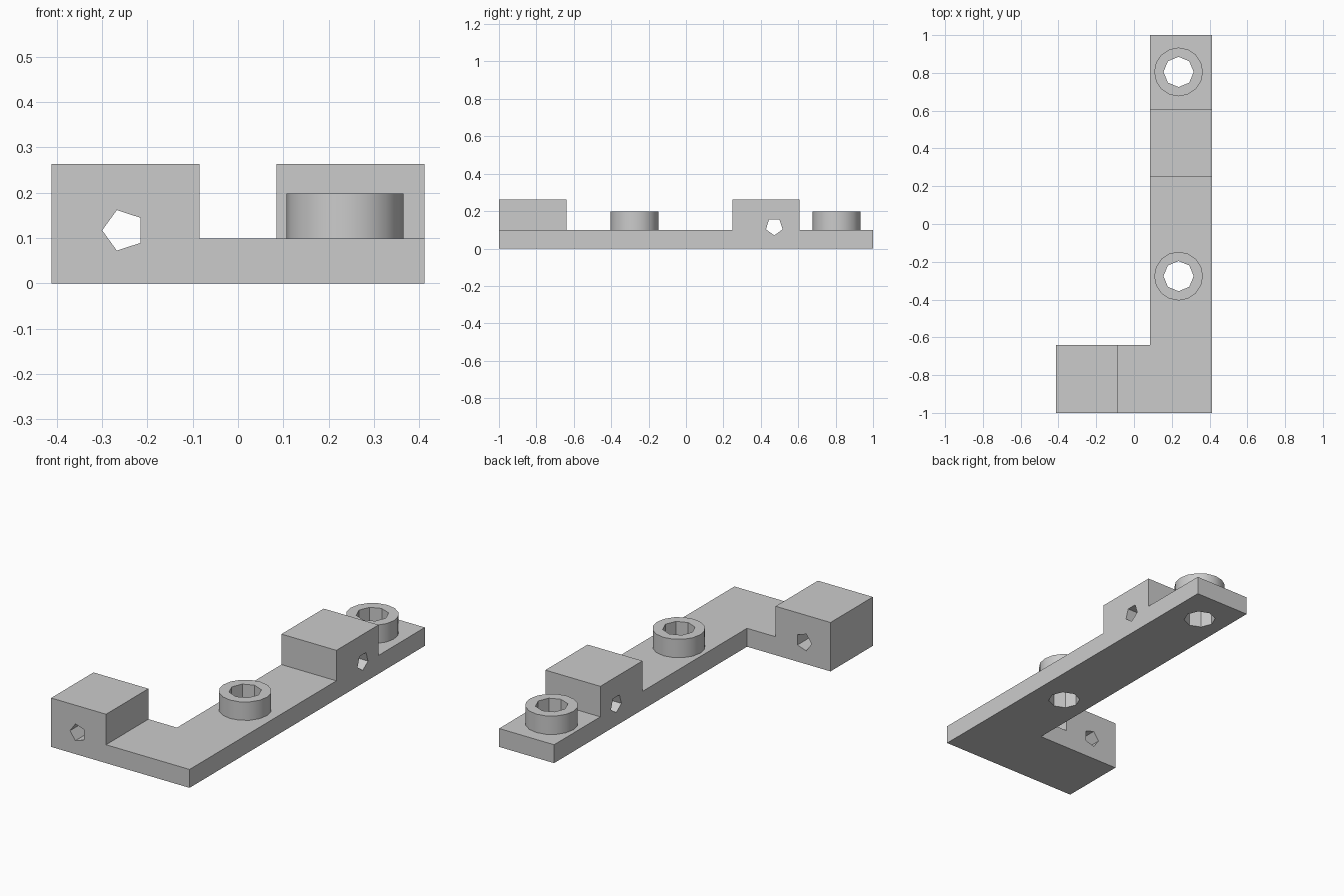
import bpy, bmesh
from math import pi

cube = bpy.data.objects.get("Cube")
if cube:
    bpy.data.objects.remove(cube, do_unlink=True)

grey = bpy.data.materials.new("plain_grey")
grey.use_nodes = True
grey.diffuse_color = (0.6, 0.6, 0.6, 1)
grey.node_tree.nodes["Principled BSDF"].inputs["Base Color"].default_value = (0.6, 0.6, 0.6, 1)


def prism(name, outline, z0, z1):
    """Extrude a flat outline between two heights."""
    bm = bmesh.new()
    base = bm.faces.new([bm.verts.new((x, y, z0)) for x, y in outline])
    top = bmesh.ops.extrude_face_region(bm, geom=[base])["geom"]
    for v in top:
        if isinstance(v, bmesh.types.BMVert):
            v.co.z = z1
    bmesh.ops.recalc_face_normals(bm, faces=bm.faces)
    mesh = bpy.data.meshes.new(name)
    bm.to_mesh(mesh)
    bm.free()
    mesh.materials.append(grey)
    obj = bpy.data.objects.new(name, mesh)
    bpy.context.collection.objects.link(obj)
    return obj


def box(name, x0, x1, y0, y1, z0, z1):
    return prism(name, [(x0, y0), (x1, y0), (x1, y1), (x0, y1)], z0, z1)


def rod(name, sides, radius, depth, location, rotation=(0, 0, 0)):
    bpy.ops.mesh.primitive_cylinder_add(vertices=sides, radius=radius, depth=depth,
                                        location=location, rotation=rotation)
    obj = bpy.context.object
    obj.name = name
    obj.data.materials.append(grey)
    return obj


def combine(target, tool, operation):
    mod = target.modifiers.new(operation, "BOOLEAN")
    mod.operation, mod.solver, mod.object = operation, "EXACT", tool
    bpy.context.view_layer.objects.active = target
    bpy.ops.object.modifier_apply(modifier=mod.name)
    bpy.data.objects.remove(tool, do_unlink=True)


LEFT, INNER, RIGHT = -0.412, 0.085, 0.412
FOOT, THICK, TALL = -0.64, 0.099, 0.263
BOSS_X = 0.236

# L-shaped base plate
bracket = prism("bracket", [(LEFT, -1), (RIGHT, -1), (RIGHT, 1), (INNER, 1),
                            (INNER, FOOT), (LEFT, FOOT)], 0, THICK)

# Raised blocks on the foot and on the long arm
combine(bracket, box("foot_block", LEFT, -INNER, -1, FOOT, 0, TALL), "UNION")
combine(bracket, box("arm_block", INNER, RIGHT, 0.248, 0.607, 0, TALL), "UNION")

# Round bosses with octagonal bores through the plate
for y in (-0.276, 0.805):
    combine(bracket, rod("boss", 16, 0.129, 0.148, (BOSS_X, y, 0.124)), "UNION")
    combine(bracket, rod("bore", 8, 0.08, 1, (BOSS_X, y, 0.1)), "DIFFERENCE")

# Five-sided cross holes through the blocks
combine(bracket, rod("foot_hole", 5, 0.047, 1, (-0.253, -0.82, 0.117),
                     (pi / 2, -pi / 2, 0)), "DIFFERENCE")
combine(bracket, rod("arm_hole", 5, 0.047, 1, (0.25, 0.472, 0.117),
                     (-pi / 2, 0, pi / 2)), "DIFFERENCE")

# Smooth boss walls, crisp edges elsewhere
bpy.ops.object.select_all(action="DESELECT")
bracket.select_set(True)
bpy.context.view_layer.objects.active = bracket
bpy.ops.object.shade_smooth_by_angle(angle=pi / 6)
